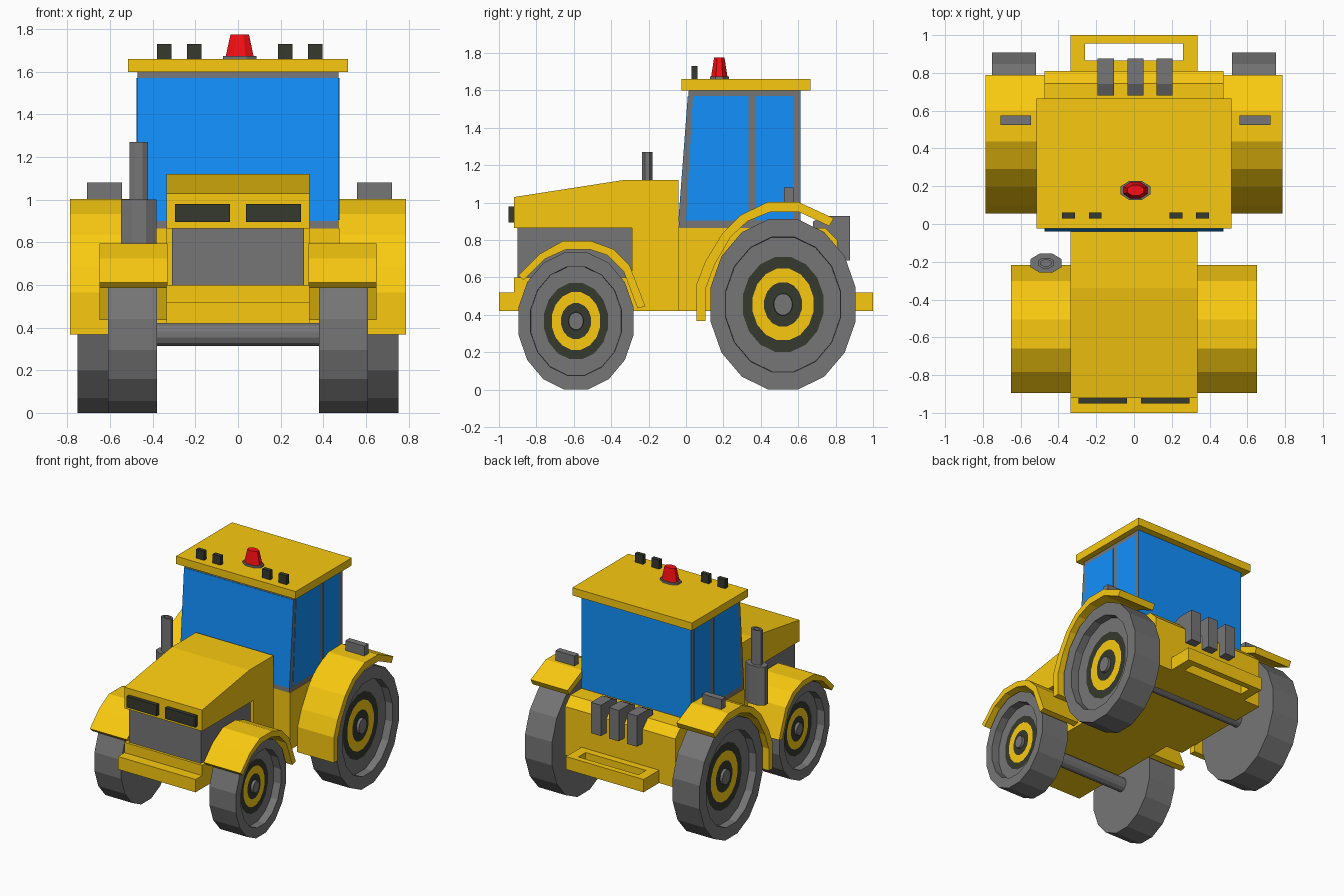
import bpy, bmesh
from math import pi, sin, cos

if "Cube" in bpy.data.objects:
    bpy.data.objects.remove(bpy.data.objects["Cube"])


def mat(name, rgb):
    m = bpy.data.materials.new(name)
    m.diffuse_color = (*rgb, 1)
    m.use_nodes = True
    m.node_tree.nodes["Principled BSDF"].inputs["Base Color"].default_value = m.diffuse_color
    return m


YELLOW = mat("yellow", (0.95, 0.59, 0.005))
BLUE = mat("glass_blue", (0.006, 0.28, 0.98))
DARK = mat("dark", (0.035, 0.041, 0.026))
RED = mat("red", (0.95, 0.004, 0.006))
GREY = mat("grey", (0.18, 0.18, 0.18))


def finish(name, bm, mats):
    bmesh.ops.recalc_face_normals(bm, faces=bm.faces)
    me = bpy.data.meshes.new(name)
    bm.to_mesh(me)
    bm.free()
    for m in mats:
        me.materials.append(m)
    ob = bpy.data.objects.new(name, me)
    bpy.context.collection.objects.link(ob)
    return ob


def extrude(name, pts, x0, x1, m=GREY):
    """Side profile of (y, z) points extruded from x0 to x1."""
    bm = bmesh.new()
    a = [bm.verts.new((x0, y, z)) for y, z in pts]
    b = [bm.verts.new((x1, y, z)) for y, z in pts]
    n = len(pts)
    bm.faces.new(a)
    bm.faces.new(b[::-1])
    for i in range(n):
        j = (i + 1) % n
        bm.faces.new((a[i], a[j], b[j], b[i]))
    return finish(name, bm, [m])


def box(name, x, y, z, m=GREY):
    return extrude(name, [(y[0], z[0]), (y[1], z[0]), (y[1], z[1]), (y[0], z[1])], x[0], x[1], m)


def loft(name, rings, n, place, mats=(GREY,), ids=None):
    """Rings of n points, capped at both ends; place(ring, angle) gives a point."""
    bm = bmesh.new()
    loops = [[bm.verts.new(place(r, (k + 0.5) * 2 * pi / n)) for k in range(n)] for r in rings]
    bm.faces.new(loops[0])
    for i in range(len(rings) - 1):
        for k in range(n):
            j = (k + 1) % n
            f = bm.faces.new((loops[i][k], loops[i][j], loops[i + 1][j], loops[i + 1][k]))
            f.material_index = ids[i] if ids else 0
    bm.faces.new(loops[-1])
    return finish(name, bm, mats)


def post(name, cx, cy, rings, m=GREY):
    """Upright oval column; rings are (z, rx, ry)."""
    loft(name, rings, 8, lambda r, a: (cx + r[1] * cos(a), cy + r[2] * sin(a), r[0]), [m])


def wheel(name, side, x0, x1, cy, cz, ry, rz):
    # tread, sidewall, straight recess wall, then flat coloured hub rings
    d = x1 - .06
    rings = [(x0, 1), (x1, 1), (x1, .79), (d, .785), (d, .70), (d, .555),
             (d, .42), (d, .26), (d, .13), (d + .02, .125)]
    k = 1 / cos(pi / 16)
    loft(name, rings, 16,
         lambda r, a: (side * r[0], cy + ry * k * r[1] * cos(a), cz + rz * k * r[1] * sin(a)),
         [GREY, DARK, YELLOW], [0, 0, 0, 0, 0, 1, 2, 1, 0])


# Hood, engine and chassis
extrude("hood", [(-.92, .865), (-.92, 1.03), (-.34, 1.12), (-.04, 1.12), (-.04, .42),
                 (-.92, .42), (-.92, .60), (-.29, .60), (-.29, .865)], -.335, .335, YELLOW)
box("engine", (-.31, .31), (-.90, -.28), (.59, .87))
box("front_bumper", (-.335, .335), (-1, -.91), (.42, .52), YELLOW)
extrude("rear_body", [(-.04, .42), (-.04, .865), (.745, .865), (.81, .80), (.81, .42)],
        -.475, .475, YELLOW)

# Rear hitch frame
box("hitch_back_bar", (-.335, .335), (.955, 1), (.42, .52), YELLOW)
box("hitch_inner_bar", (-.335, .335), (.80, .865), (.42, .52), YELLOW)
for s in (-1, 1):
    box("hitch_side_bar", sorted((s * .26, s * .335)), (.86, .96), (.42, .52), YELLOW)

# Rear blocks
for x in (-.15, .008, .162):
    extrude("rear_block", [(.68, .80), (.68, .90), (.74, .93), (.877, .93), (.877, .69), (.80, .69)],
            x - .043, x + .043)

# Cab with windows and roof
extrude("cab_frame", [(-.04, .865), (.61, .865), (.61, 1.6), (.015, 1.6)], -.472, .472)
extrude("front_window", [(-.041, .90), (-.03, .90), (.02, 1.57), (.0095, 1.57)], -.472, .472, BLUE)
box("rear_window", (-.472, .472), (.60, .612), (.87, 1.6), BLUE)
for s in (-1, 1):
    xs = sorted((s * .46, s * .475))
    extrude("door_window", [(0, .905), (.335, .905), (.335, 1.57), (.037, 1.57)], *xs, BLUE)
    box("side_window", xs, (.375, .575), (.905, 1.57), BLUE)
box("roof", (-.517, .515), (-.025, .665), (1.6, 1.66), YELLOW)

# Roof lights and beacon
for x in (-.347, -.205, .222, .362):
    box("roof_light", (x - .034, x + .034), (.03, .062), (1.655, 1.73), DARK)
post("beacon_base", .008, .178, [(1.655, .085, .055), (1.675, .085, .055)])
post("beacon", .008, .178, [(1.675, .07, .047), (1.775, .047, .03)], RED)

# Exhaust
post("exhaust_muffler", -.466, -.207, [(.70, .09, .054), (1.0, .09, .054)])
post("exhaust_pipe", -.466, -.207, [(.98, .047, .03), (1.27, .047, .03), (1.27, .03, .018), (1.2, .03, .018)])

# Mirrored parts: wheels, fenders, lights
front_arc = [(-.895, .612), (-.783, .725), (-.66, .794), (-.505, .794), (-.388, .751), (-.302, .666),
             (-.217, .445), (-.259, .435), (-.334, .634), (-.42, .719), (-.516, .751), (-.639, .751),
             (-.757, .698), (-.869, .585)]
rear_arc = [(.056, .367), (.056, .564), (.104, .687), (.195, .837), (.291, .933), (.436, 1.003),
            (.602, 1.003), (.789, .917), (.767, .874), (.607, .949), (.447, .949), (.329, .901),
            (.238, .816), (.152, .666), (.104, .537), (.104, .367)]
for s, side in ((-1, "left"), (1, "right")):
    def span(a, b):
        return sorted((s * a, s * b))
    wheel(side + "_front_wheel", s, .38, .61, -.588, .367, .308, .367)
    wheel(side + "_rear_wheel", s, .52, .753, .519, .456, .388, .456)
    extrude(side + "_front_fender", front_arc, *span(.33, .65), YELLOW)
    extrude(side + "_rear_fender", rear_arc, *span(.47, .787), YELLOW)
    light = .633 + s * .007
    box(side + "_fender_light", span(light - .082, light + .082), (.525, .575), (.99, 1.08))
    box(side + "_headlight", span(.037, .295), (-.95, -.91), (.895, .98), DARK)

# Axles
for name, half, y, z in (("front_axle", .40, -.588, .367), ("rear_axle", .54, .519, .456)):
    loft(name, [-half, half], 12, lambda x, a: (x, y + .047 * cos(a), z + .056 * sin(a)))
